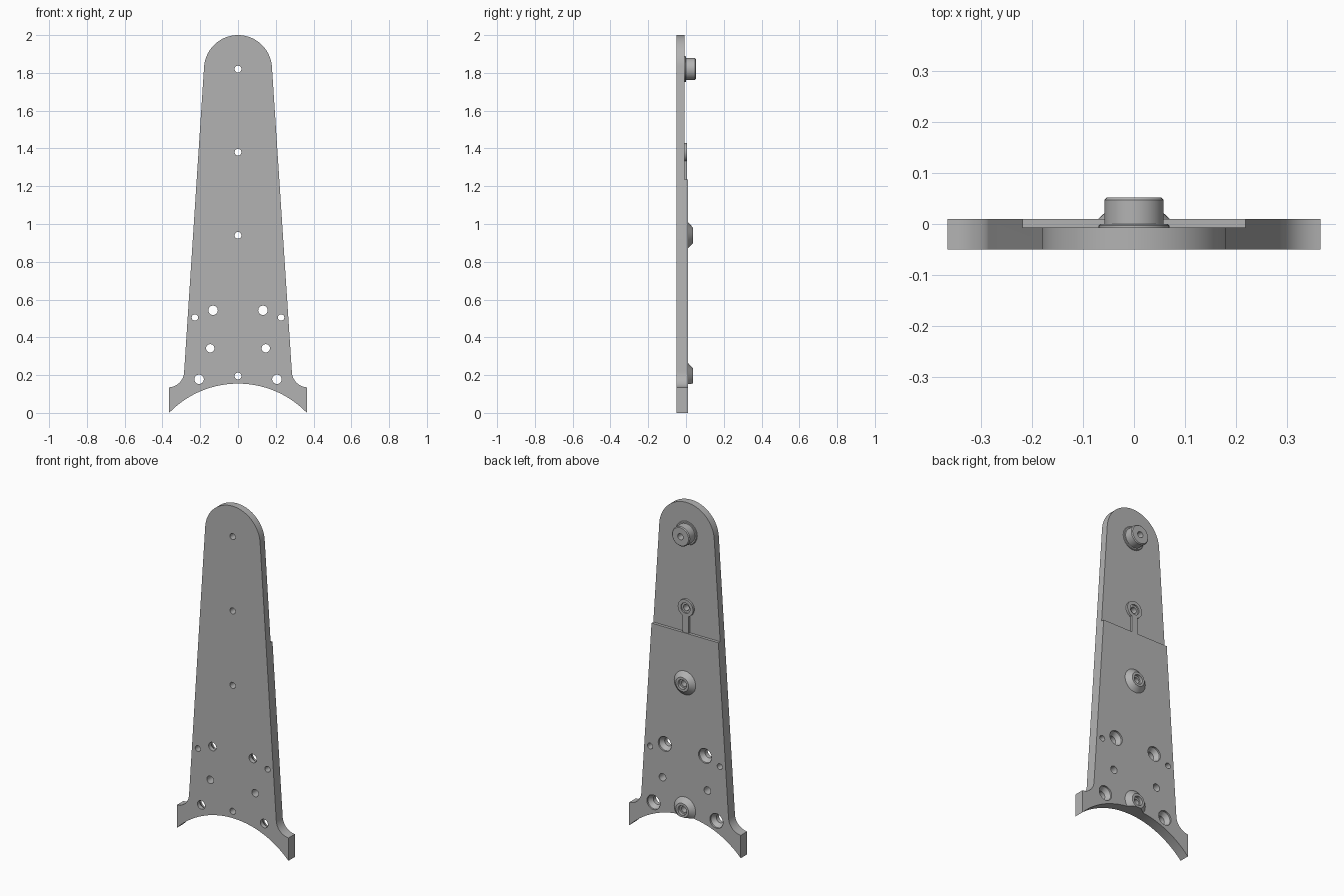
import bpy, bmesh
from math import sin, cos, tau, radians, sqrt, asin

if "Cube" in bpy.data.objects:
    bpy.data.objects.remove(bpy.data.objects["Cube"])

grey = bpy.data.materials.new("plain_grey")
grey.use_nodes = True
COLOR = (0.45, 0.45, 0.45, 1)
grey.diffuse_color = COLOR
grey.node_tree.nodes["Principled BSDF"].inputs["Base Color"].default_value = COLOR

FRONT, THIN, BACK, STEP = -0.05, -0.007, 0.01, 1.235
ARC_R, ARC_Z = 0.507, -0.352


def make(name, bm):
    bmesh.ops.recalc_face_normals(bm, faces=bm.faces)
    mesh = bpy.data.meshes.new(name)
    bm.to_mesh(mesh)
    bm.free()
    mesh.materials.append(grey)
    ob = bpy.data.objects.new(name, mesh)
    bpy.context.collection.objects.link(ob)
    return ob


def prism(name, outline, y0, y1):
    bm = bmesh.new()
    face = bm.faces.new([bm.verts.new((x, y0, z)) for x, z in outline])
    ext = bmesh.ops.extrude_face_region(bm, geom=[face])
    verts = [v for v in ext["geom"] if isinstance(v, bmesh.types.BMVert)]
    bmesh.ops.translate(bm, vec=(0, y1 - y0, 0), verts=verts)
    return make(name, bm)


def lathe(name, x, z, profile, n=40):
    """Closed (radius, y) profile turned about a y-parallel axis; zero radii make poles."""
    bm = bmesh.new()
    rings = [[bm.verts.new((x + r * cos(tau * i / n), y, z + r * sin(tau * i / n)))
              for i in range(n)] for r, y in profile]
    for a, b in zip(rings, rings[1:] + rings[:1]):
        for i in range(n):
            j = (i + 1) % n
            bm.faces.new((a[i], a[j], b[j], b[i]))
    bmesh.ops.remove_doubles(bm, verts=bm.verts, dist=1e-5)
    return make(name, bm)


def arc(cx, cz, r, a0, a1, n):
    return [(cx + r * cos(radians(a0 + (a1 - a0) * i / n)),
             cz + r * sin(radians(a0 + (a1 - a0) * i / n))) for i in range(n + 1)]


def cut(ob, cutters):
    for c in cutters:
        c.hide_render = True
        mod = ob.modifiers.new("cut", "BOOLEAN")
        mod.operation, mod.solver, mod.object = "DIFFERENCE", "EXACT", c
    bpy.context.view_layer.update()
    graph = bpy.context.evaluated_depsgraph_get()
    mesh = bpy.data.meshes.new_from_object(ob.evaluated_get(graph))
    ob.modifiers.clear()
    ob.data = mesh
    for c in cutters:
        bpy.data.objects.remove(c)


def drill(x, z, r, sink=0):
    if sink:
        prof = [(0, -0.1), (r, -0.1), (r, -0.025), (sink, BACK - 0.01), (sink, 0.1), (0, 0.1)]
    else:
        prof = [(0, -0.1), (r, -0.1), (r, 0.1), (0, 0.1)]
    return lathe("drill", x, z, prof[:], 32)


# Tapered plate outline: foot arc, foot end, fillet, straight side, round top
half = arc(0.37, 0.22, 0.085, 267, 180, 10)
half = [(0.365, 0.0)] + [(min(x, 0.365), z) for x, z in half]
half += arc(0, 1.82, 0.18, 4, 90, 24)[:-1]
right = [(-x, z) for x, z in reversed(half)]
foot = [(x, ARC_Z + sqrt(ARC_R ** 2 - x * x))
        for x in (-0.365 + 0.73 * i / 32 for i in range(1, 32))]
plate = prism("plate", half + [(0, 2.0)] + right + foot, FRONT, BACK)

# Step in the back and all the holes
step = prism("step_cutter", [(-1, STEP), (1, STEP), (1, 3), (-1, 3)], THIN, 0.2)
HOLE = 0.018
cutters = [step] + [drill(0, z, HOLE) for z in (1.82, 1.38, 0.94, 0.195)]
for s in (-1, 1):
    cutters += [drill(s * 0.228, 0.505, 0.017), drill(s * 0.147, 0.342, 0.022),
                drill(s * 0.132, 0.543, 0.025, 0.043),
                drill(s * 0.206, 0.178, 0.025, 0.043)]
cut(plate, cutters)

# Top peg on its collar
collar = lathe("peg_collar", 0, 1.82,
               [(HOLE, THIN), (0.069, THIN), (0.069, -0.003), (0.066, 0.0), (HOLE, 0.0)])
peg = lathe("top_peg", 0, 1.82,
            [(HOLE, 0.0), (0.058, 0.0), (0.058, 0.047), (0.053, 0.052), (HOLE, 0.052)])

# Low ring with its stem
ring = lathe("middle_ring", 0, 1.38,
             [(HOLE, THIN), (0.05, THIN), (0.05, 0.006), (0.03, 0.006),
              (0.03, -0.002), (HOLE, -0.002)])
stem = prism("ring_stem", [(-0.02, STEP), (0.02, STEP), (0.02, 1.335), (-0.02, 1.335)],
             THIN, 0.006)

# Conical bosses, the lower one trimmed by the foot arc
cone = [(HOLE, BACK), (0.07, BACK), (0.042, 0.036), (0.028, 0.036),
        (0.028, 0.018), (HOLE, 0.018)]
upper = lathe("upper_cone_boss", 0, 0.94, cone)
lower = lathe("lower_cone_boss", 0, 0.195, cone)
trim = lathe("arc_cutter", 0, ARC_Z, [(0, -0.2), (ARC_R, -0.2), (ARC_R, 0.2), (0, 0.2)], 160)
cut(lower, [trim])

# Smooth curved walls, keep hard edges
bpy.ops.object.select_all(action="DESELECT")
for ob in (plate, collar, peg, ring, stem, upper, lower):
    ob.select_set(True)
bpy.context.view_layer.objects.active = plate
bpy.ops.object.shade_smooth_by_angle(angle=radians(25))
